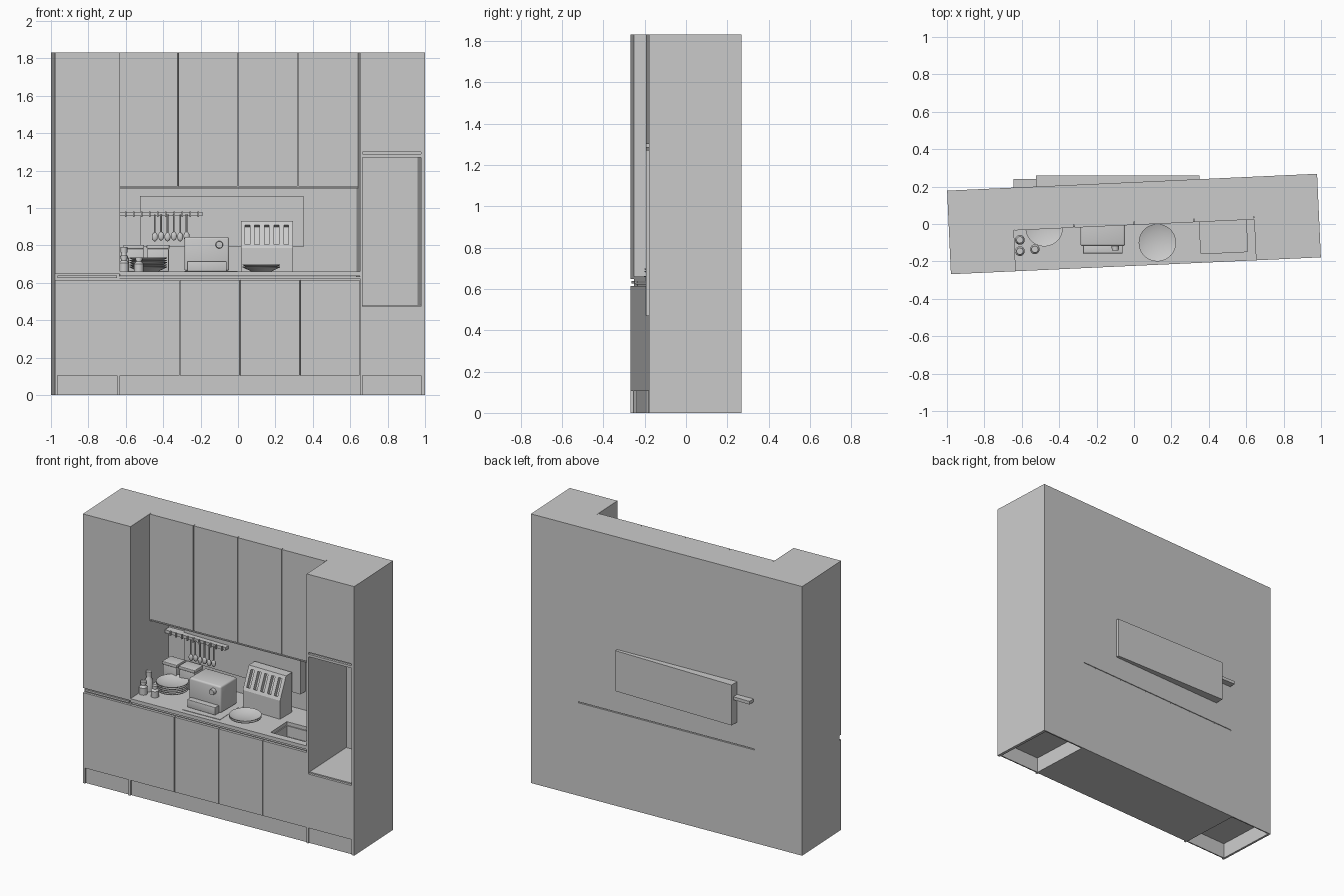
import bpy, bmesh, math
from mathutils import Matrix

if "Cube" in bpy.data.objects:
    bpy.data.objects.remove(bpy.data.objects["Cube"])

ANG = 0.0455          # the cabinet run is turned slightly; loose items are not
W, D, H = 0.99, 0.2235, 1.83
TOE, TOP = 0.105, 0.66
M = 0.643             # inner edge of the two tall units


def finish(name, bm, rot=0.0, smooth=False):
    bmesh.ops.recalc_face_normals(bm, faces=bm.faces)
    me = bpy.data.meshes.new(name)
    bm.to_mesh(me)
    bm.free()
    ob = bpy.data.objects.new(name, me)
    bpy.context.collection.objects.link(ob)
    ob.rotation_euler.z = rot
    if smooth:
        bpy.context.view_layer.objects.active = ob
        ob.select_set(True)
        bpy.ops.object.shade_smooth_by_angle(angle=math.radians(35))
        ob.select_set(False)
    return ob


def box(name, x0, x1, y0, y1, z0, z1, rot=ANG, bevel=0.0):
    bm = bmesh.new()
    mat = Matrix.Translation(((x0 + x1) / 2, (y0 + y1) / 2, (z0 + z1) / 2))
    bmesh.ops.create_cube(bm, size=1, matrix=mat @ Matrix.Diagonal((x1 - x0, y1 - y0, z1 - z0, 1)))
    if bevel:
        bmesh.ops.bevel(bm, geom=bm.edges[:], offset=bevel, segments=3, profile=0.5, affect='EDGES')
    return finish(name, bm, rot, bevel > 0)


def lathe(name, x, y, z, profile, n=32):
    bm = bmesh.new()
    vs = [bm.verts.new((x + r, y, z + h)) for r, h in profile]
    es = [bm.edges.new(p) for p in zip(vs, vs[1:])]
    bmesh.ops.spin(bm, geom=vs + es, cent=(x, y, 0), axis=(0, 0, 1), angle=2 * math.pi, steps=n)
    bmesh.ops.remove_doubles(bm, verts=bm.verts, dist=1e-5)
    return finish(name, bm, 0, True)


def cut(target, cutter):
    mod = target.modifiers.new("cut", 'BOOLEAN')
    mod.operation, mod.object, mod.solver = 'DIFFERENCE', cutter, 'EXACT'
    bpy.context.view_layer.objects.active = target
    target.select_set(True)
    bpy.context.view_layer.update()
    bpy.ops.object.modifier_apply(modifier="cut")
    target.select_set(False)


# Left tall unit: carcass above an open toe space, side panels, doors, handle groove
box("left_carcass", -W + .015, -M - .015, -D + .016, D - .008, TOE, H)
box("left_outer_panel", -W, -W + .015, -D + .016, D, 0, H)
box("left_inner_panel", -M - .015, -M, -D + .016, D, 0, H)
box("left_outer_leg", -W, -W + .015, -D, -D + .016, 0, TOE)
box("left_inner_leg", -M - .015, -M, -D, -D + .016, 0, TOE)
box("left_back", -W + .015, -M - .015, D - .008, D, 0, H)
box("left_plinth", -W + .015, -M - .015, -D + .01, -D + .018, 0, TOE)
box("left_lower_door", -W, -M, -D, -D + .016, TOE, .615)
box("left_upper_door", -W, -M, -D, -D + .016, .647, H)
box("left_handle_strip", -W + .015, -M - .015, -D + .004, -D + .016, .625, .638)

# Right tall unit with an open niche
box("right_outer_panel", W - .02, W, -D, D, 0, H)
box("right_inner_panel", M, M + .012, -D, D, 0, H)
box("right_back", M + .012, W - .02, D - .01, D, 0, H)
for nm, z0, z1 in (("lower", TOE, .48), ("upper", 1.27, H)):
    box("right_%s_carcass" % nm, M + .012, W - .02, -D + .016, D - .01, z0, z1)
box("right_lower_door", M + .012, W - .02, -D, -D + .016, TOE, .472)
box("right_upper_door", M + .012, W - .02, -D, -D + .016, 1.3, H)
box("right_handle_strip", M + .012, W - .02, -D, -D + .016, 1.27, 1.287)
box("right_plinth", M + .012, W - .02, -D + .01, -D + .018, 0, TOE)

# Base units, worktop and sink
base = box("base_carcass", -M, M, -D + .018, D, 0, .632)
box("base_plinth", -M, M, -D + .011, -D + .018, 0, TOE)
box("base_handle_strip", -M, M, -D + .008, -D + .018, .622, .632)
worktop = box("worktop", -M, M, -D, D - .005, .636, TOP)
sink = box("sink_cutter", .35, .60, -.175, .01, .56, .70)
for ob in (base, worktop):
    cut(ob, sink)
bpy.data.objects.remove(sink)
for i in range(4):
    x0 = -M + i * M / 2
    g = .002
    box("base_door_%d" % i, x0 + g, x0 + M / 2 - g, -D, -D + .018, TOE, .615)
    # Wall units share the same spacing
    box("wall_unit_%d" % i, x0, x0 + M / 2, .012, D, 1.11, H)
    box("wall_door_%d" % i, x0 + g, x0 + M / 2 - g, -.005, .012, 1.115, H)
box("wall_unit_bottom", -M, M, -.002, D, 1.103, 1.11)
box("backsplash", -M, M, D - .012, D, .64, 1.11)
box("hob_plate", -.285, -.01, -.19, .02, TOP, TOP + .003)

# Wall panel running through the backsplash, and utensil rail
box("wall_panel", -.525, .35, .17, .26, .79, 1.065, 0)
box("utensil_rail", -.645, -.19, .135, .24, .957, .978, 0)
for i in range(10):
    x = -.6 + i * .043
    box("rail_hook_%d" % i, x - .004, x + .004, .125, .136, .952, .982, 0)

# Hanging utensils
for i in range(6):
    x = -.445 + i * .034
    bm = bmesh.new()
    bmesh.ops.create_cone(bm, cap_ends=True, segments=10, radius1=.005, radius2=.005, depth=.11,
                          matrix=Matrix.Translation((x, .13, .91)))
    head = Matrix.Translation((x, .13, .85 if i % 2 else .845)) @ Matrix.Diagonal((.016, .010, .024, 1))
    bmesh.ops.create_uvsphere(bm, u_segments=16, v_segments=10, radius=1, matrix=head)
    finish("utensil_%d" % i, bm, 0, True)

# Storage canisters with lids
for i, (x0, x1) in enumerate(((-.61, -.505), (-.485, -.37))):
    box("canister_%d" % i, x0, x1, .06, .15, TOP, .782, 0, .005)
    box("canister_lid_%d" % i, x0 - .003, x1 + .003, .057, .153, .782, .803, 0, .004)

# Small bottles
for i, (x, y, h) in enumerate(((-.61, -.085, .13), (-.61, -.145, .085), (-.53, -.135, .075))):
    r = .026
    lathe("bottle_%d" % i, x, y, TOP, [(0, 0), (r, 0), (r, h * .55), (r * .55, h * .7),
          (r * .55, h * .78), (r * .7, h * .78), (r * .7, h), (0, h)], 20)

# Plates
plate = [(0, 0), (.055, 0), (.065, .006), (.1, .022), (.1, .026), (.062, .011), (0, .009)]
for i in range(5):
    lathe("stacked_plate_%d" % i, -.48, -.02, TOP + i * .012, plate, 40)
for i in range(2):
    lathe("serving_plate_%d" % i, .125, -.1, TOP + i * .012, plate, 40)

# Toaster oven with tray and knob
box("toaster_body", -.287, -.047, -.118, .06, TOP + .003, .845, 0, .012)
box("toaster_tray", -.272, -.062, -.157, -.11, TOP + .003, .715, 0, .002)
bm = bmesh.new()
bmesh.ops.create_cone(bm, cap_ends=True, segments=24, radius1=.02, radius2=.018, depth=.026,
                      matrix=Matrix.Translation((-.1, -.13, .803)) @ Matrix.Rotation(math.pi / 2, 4, 'X'))
finish("toaster_knob", bm, 0, True)

# Slanted knife block with five slots
bm = bmesh.new()
side = [(.03, TOP), (.03, .785), (.095, .93), (.16, .93), (.16, TOP)]
f = bm.faces.new([bm.verts.new((.015, y, z)) for y, z in side])
ext = bmesh.ops.extrude_face_region(bm, geom=[f])
bmesh.ops.translate(bm, vec=(.28, 0, 0), verts=[v for v in ext["geom"] if isinstance(v, bmesh.types.BMVert)])
block = finish("knife_block", bm)
tilt = Matrix.Translation((0, .0625, .857)) @ Matrix.Rotation(-math.atan2(.065, .145), 4, 'X')
bm = bmesh.new()
for i in range(5):
    bmesh.ops.create_cube(bm, size=1, matrix=Matrix.Translation((.05 + i * .052, 0, 0)) @ tilt
                          @ Matrix.Diagonal((.026, .05, .115, 1)))
slots = finish("slot_cutter", bm)
cut(block, slots)
bpy.data.objects.remove(slots)
